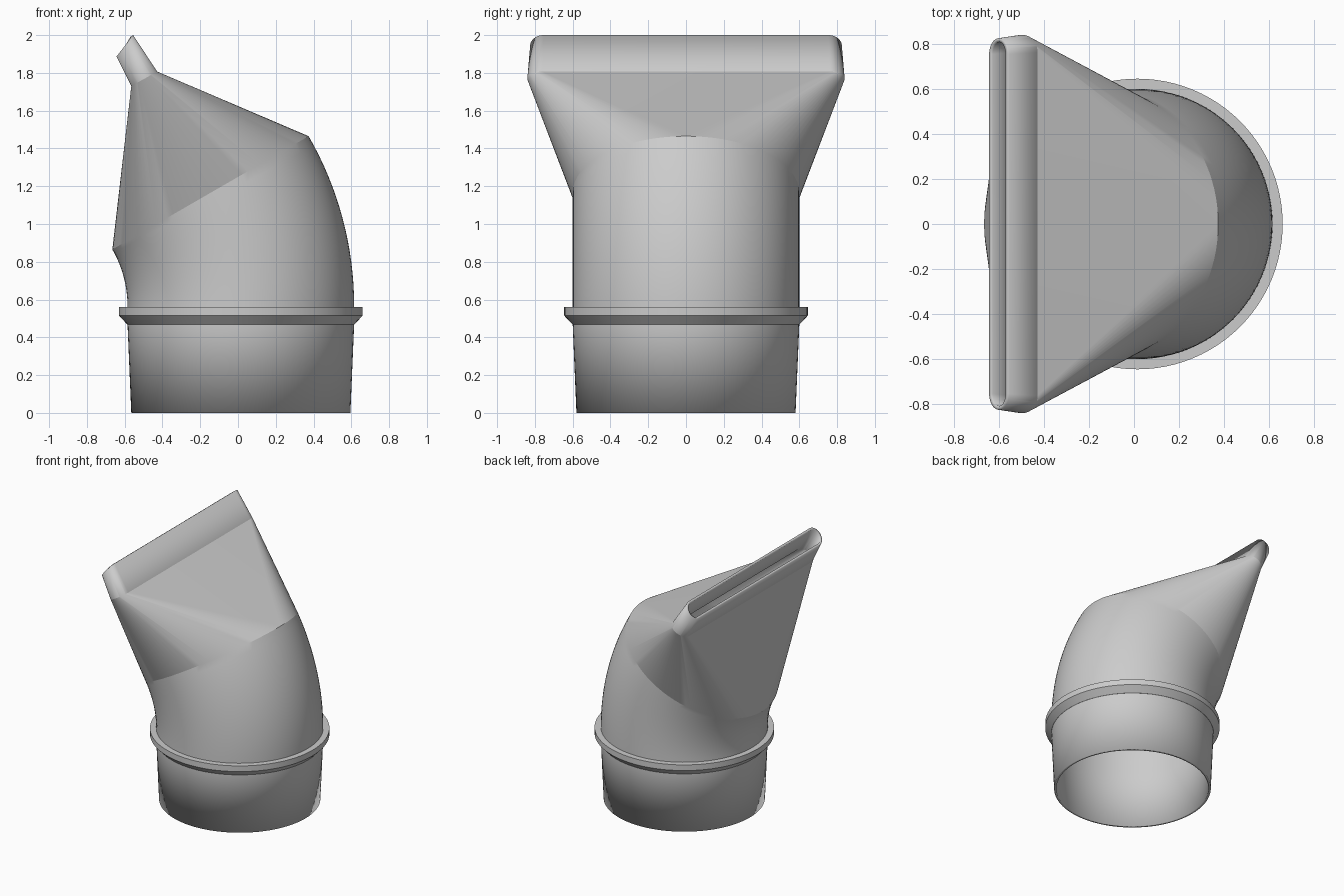
import bpy, bmesh
from math import sin, cos, pi, radians
from mathutils import Vector

if "Cube" in bpy.data.objects:
    bpy.data.objects.remove(bpy.data.objects["Cube"])

HALF = 48        # segments in each half turn
AXIS_X = 0.015   # centre of the round inlet
WALL = 0.018

grey = bpy.data.materials.new("plain grey")
grey.use_nodes = True
grey.diffuse_color = (0.6, 0.6, 0.6, 1)
grey.node_tree.nodes["Principled BSDF"].inputs["Base Color"].default_value = (0.6, 0.6, 0.6, 1)


def ring(centre, u, radius, straight=0.0):
    """Stadium outline; with no straight part it is a circle."""
    pts = []
    for side in (1, -1):
        for i in range(HALF + 1):
            t = pi * i / HALF
            c, s = cos(t) * side, sin(t) * side
            pts.append(centre + u * (radius * c) + Vector((0, straight * side + radius * s, 0)))
    return pts


def flat_ring(z, radius):
    return ring(Vector((AXIS_X, 0, z)), Vector((1, 0, 0)), radius)


def slot_ring(low, high, half_length):
    """Stadium spanning two points of the side outline."""
    a, b = Vector((low[0], 0, low[1])), Vector((high[0], 0, high[1]))
    r = (b - a).length / 2
    return ring((a + b) / 2, (b - a).normalized(), r, half_length - r)


def loft(name, rings, closed=False):
    bm = bmesh.new()
    rows = [[bm.verts.new(p) for p in r] for r in rings]
    pairs = list(zip(rows, rows[1:]))
    if closed:
        pairs.append((rows[-1], rows[0]))
    for lo, hi in pairs:
        n = len(lo)
        for i in range(n):
            j = (i + 1) % n
            bm.faces.new((lo[i], lo[j], hi[j], hi[i]))
    bmesh.ops.remove_doubles(bm, verts=bm.verts, dist=1e-5)
    bmesh.ops.recalc_face_normals(bm, faces=bm.faces)
    mesh = bpy.data.meshes.new(name)
    bm.to_mesh(mesh)
    bm.free()
    mesh.materials.append(grey)
    obj = bpy.data.objects.new(name, mesh)
    bpy.context.collection.objects.link(obj)
    bpy.ops.object.select_all(action='DESELECT')
    obj.select_set(True)
    bpy.context.view_layer.objects.active = obj
    return obj


# Tapered inlet and thirty degree elbow
rings = [flat_ring(0, 0.58), flat_ring(0.47, 0.6)]
BEND, START, STEPS = 1.2, 0.565, 16
for k in range(STEPS + 1):
    a = radians(30) * k / STEPS
    centre = Vector((AXIS_X - BEND * (1 - cos(a)), 0, START + BEND * sin(a)))
    rings.append(ring(centre, Vector((cos(a), 0, sin(a))), 0.6))

# Round-to-slot transition and slanted nozzle lip
rings.append(slot_ring((-0.565, 1.73), (-0.428, 1.807), 0.84))
rings.append(slot_ring((-0.643, 1.887), (-0.555, 2.0), 0.825))

duct = loft("duct_body", rings)
bpy.ops.object.shade_smooth_by_angle(angle=radians(14))
solid = duct.modifiers.new("wall", 'SOLIDIFY')
solid.thickness = WALL
solid.offset = -1

# Stop collar with a chamfered underside
profile = [(0.59, 0.468), (0.601, 0.468), (0.645, 0.515), (0.645, 0.56), (0.59, 0.56)]
loft("stop_collar", [flat_ring(z, r) for r, z in profile], closed=True)
bpy.ops.object.shade_smooth_by_angle(angle=radians(20))
